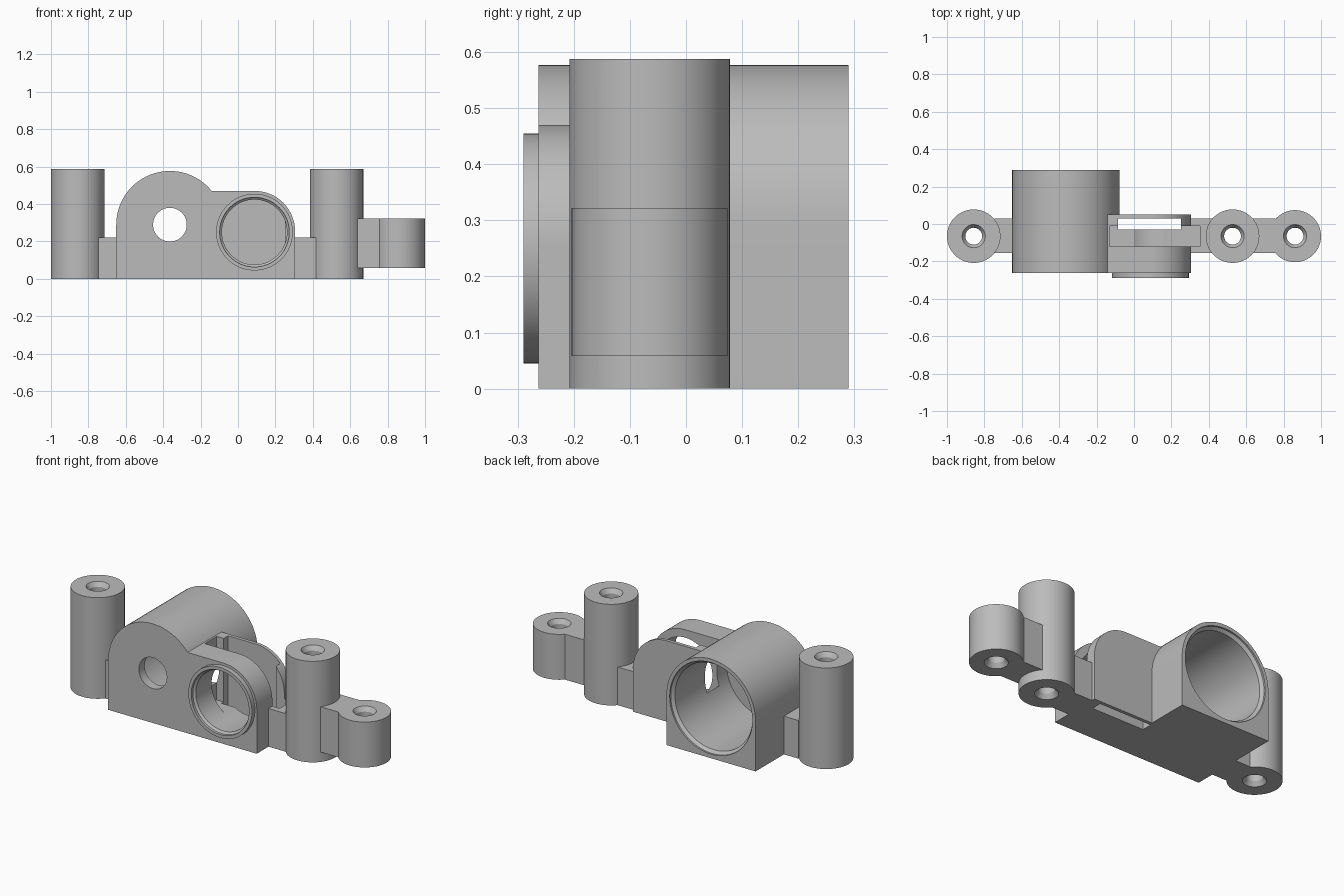
import bpy, bmesh, math

if "Cube" in bpy.data.objects:
    bpy.data.objects.remove(bpy.data.objects["Cube"])

grey = bpy.data.materials.new("plain grey")
grey.diffuse_color = (0.5, 0.5, 0.5, 1)
grey.use_nodes = True
grey.node_tree.nodes["Principled BSDF"].inputs["Base Color"].default_value = grey.diffuse_color


def finish(name, bm):
    bmesh.ops.recalc_face_normals(bm, faces=bm.faces)
    me = bpy.data.meshes.new(name)
    bm.to_mesh(me)
    bm.free()
    ob = bpy.data.objects.new(name, me)
    bpy.context.collection.objects.link(ob)
    me.materials.append(grey)
    return ob


def extrude_y(name, pts, y0, y1):
    """Extrude an x-z outline along y."""
    bm = bmesh.new()
    face = bm.faces.new([bm.verts.new((x, y0, z)) for x, z in pts])
    new = bmesh.ops.extrude_face_region(bm, geom=[face])["geom"]
    bmesh.ops.translate(bm, vec=(0, y1 - y0, 0),
                        verts=[v for v in new if isinstance(v, bmesh.types.BMVert)])
    return finish(name, bm)


def box(name, x0, x1, y0, y1, z0, z1):
    return extrude_y(name, [(x0, z0), (x1, z0), (x1, z1), (x0, z1)], y0, y1)


def turned(name, rings, centre, axis="Z", n=64):
    """Solid of revolution; rings are (radius, position along axis)."""
    bm = bmesh.new()
    loops = []
    for r, h in rings:
        loop = []
        for i in range(n):
            a = 2 * math.pi * i / n
            u, v = centre[0] + r * math.cos(a), centre[1] + r * math.sin(a)
            loop.append(bm.verts.new((u, v, h) if axis == "Z" else (u, h, v)))
        loops.append(loop)
    for a, b in zip(loops, loops[1:]):
        for i in range(n):
            j = (i + 1) % n
            bm.faces.new((a[i], a[j], b[j], b[i]))
    bm.faces.new(loops[0])
    bm.faces.new(loops[-1])
    return finish(name, bm)


def arc(cx, cz, r, a0, a1, n=40):
    steps = [math.radians(a0 + (a1 - a0) * i / n) for i in range(n + 1)]
    return [(cx + r * math.cos(a), cz + r * math.sin(a)) for a in steps]


def combine(ob, others, op):
    for o in others:
        m = ob.modifiers.new(op.lower(), "BOOLEAN")
        m.operation, m.object, m.solver = op, o, "EXACT"
        bpy.context.view_layer.objects.active = ob
        bpy.ops.object.modifier_apply(modifier=m.name)
        bpy.data.objects.remove(o)


Y = -0.065            # centre line of the mounting posts
MX, MZ = -0.364, 0.29  # large barrel axis
LX, LZ = 0.088, 0.25   # small collar axis

# housing: large arched barrel joined to the small arched block
housing = extrude_y("housing", [(MX - .287, 0), (MX + .287, 0)]
                    + arc(MX, MZ, .287, 0, 180), -.263, .29)
block = extrude_y("block", [(-.3, 0), (.305, 0)] + arc(.09, .255, .215, 0, 90)
                  + [(-.3, .47)], -.263, .05)
collar = turned("collar", [(.205, -.29), (.205, -.2)], (LX, LZ), "Y")

# mounting posts and the arms that hold them
posts = [("left_post", -.857, .143, 0, .588), ("right_post", .527, .143, 0, .588),
         ("end_post", .861, .139, .058, .322)]
solids = [turned(n, [(r, a), (r, b)], (x, Y)) for n, x, r, a, b in posts]
arms = [box("arm", x0, x1, -.155, .03, a, b) for x0, x1, a, b in
        [(-.745, -.6, 0, .222), (.28, .42, 0, .222), (.635, .757, .058, .322)]]
combine(housing, [block, collar] + arms + solids, "UNION")

# bores, slots and countersunk screw holes
cuts = [
    turned("barrel_bore", [(.25, -.21), (.25, .265), (.266, .28), (.266, .4)], (MX, MZ), "Y", 80),
    turned("front_hole", [(.09, -.4), (.09, 0)], (MX, MZ), "Y"),
    turned("collar_bore", [(.186, -.4), (.186, -.275), (.174, -.265), (.174, -.02)], (LX, LZ), "Y"),
    box("wide_slot", -.13, .352, -.12, -.01, .1, .8),
    box("narrow_slot", -.085, .25, -.03, .03, -.1, .8),
]
for n, x, r, a, b in posts:
    cuts.append(turned("screw_hole", [(.062, a - .1), (.062, a), (.045, a + .025),
                                      (.045, b - .025), (.062, b), (.062, b + .1)], (x, Y), n=40))
combine(housing, cuts, "DIFFERENCE")

bpy.ops.object.select_all(action="DESELECT")
housing.select_set(True)
bpy.context.view_layer.objects.active = housing
bpy.ops.object.shade_smooth_by_angle(angle=math.radians(25))
